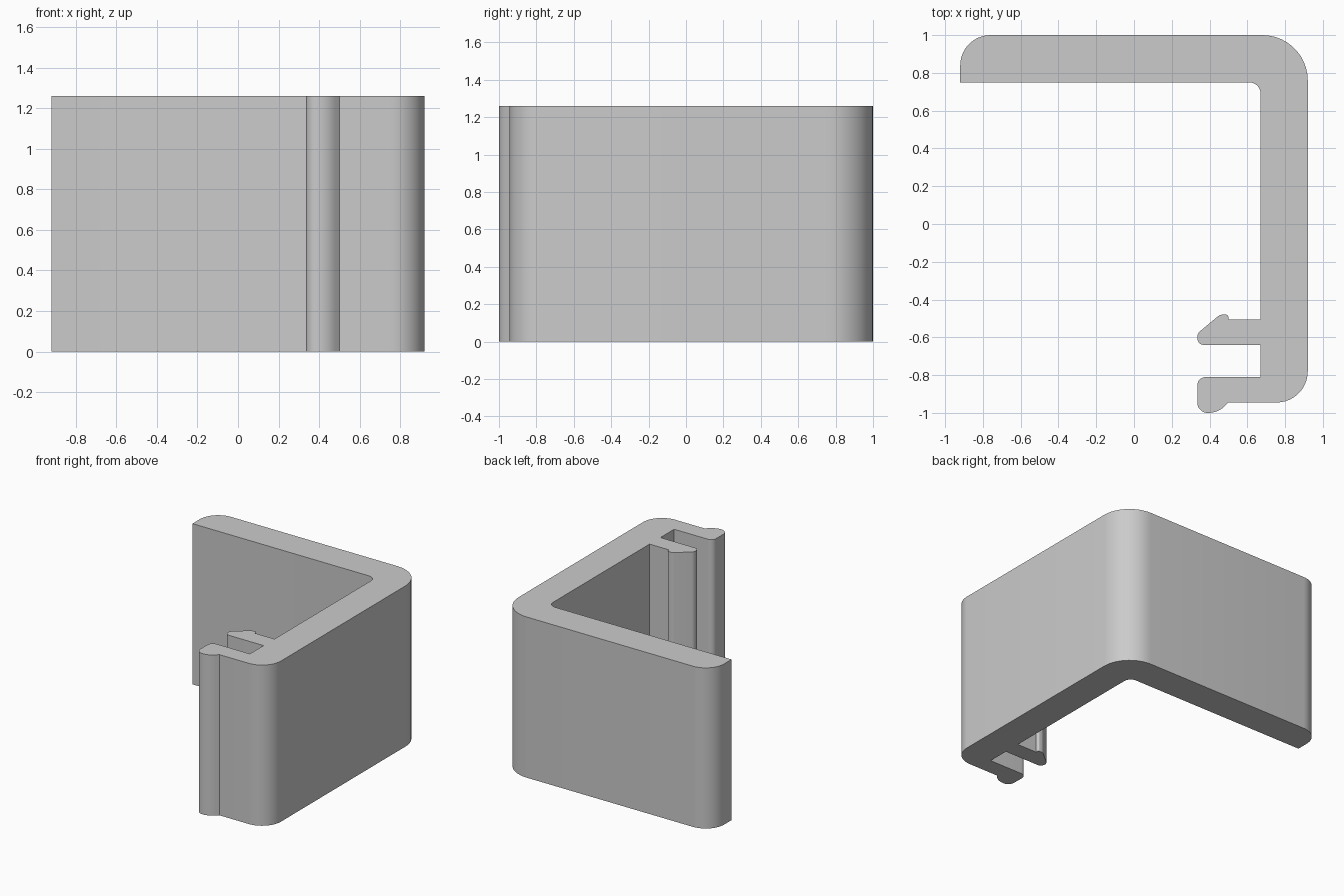
import bpy
import bmesh
from math import radians
from mathutils import Vector

cube = bpy.data.objects.get("Cube")
if cube:
    bpy.data.objects.remove(cube, do_unlink=True)

HEIGHT = 1.26


def rounded_outline(corners, step=8):
    """Turn (x, y, radius) corners into points, with an arc at each rounded one."""
    points = []
    for i, (x, y, radius) in enumerate(corners):
        corner = Vector((x, y))
        if radius == 0:
            points.append(corner)
            continue
        to_prev = (Vector(corners[i - 1][:2]) - corner).normalized()
        to_next = (Vector(corners[(i + 1) % len(corners)][:2]) - corner).normalized()
        half = to_prev.angle(to_next) / 2
        from math import tan, sin, pi
        centre = corner + (to_prev + to_next).normalized() * radius / sin(half)
        start = corner + to_prev * radius / tan(half) - centre
        end = corner + to_next * radius / tan(half) - centre
        sweep = pi - 2 * half
        count = max(3, int(sweep / radians(step)))
        for k in range(count + 1):
            t = k / count
            arc = (start * sin((1 - t) * sweep) + end * sin(t * sweep)) / sin(sweep) \
                if sweep < pi - 0.01 else start.lerp(end, t)
            points.append(centre + arc)
    return points


# Clip outline: corner position and rounding radius
back_arm_inside = [(-0.92, 0.75, 0), (0.67, 0.75, 0.06)]
hook = [(0.67, -0.505, 0), (0.50, -0.505, 0), (0.50, -0.48, 0.015),
        (0.455, -0.48, 0.035), (0.335, -0.58, 0.04), (0.335, -0.64, 0.035),
        (0.67, -0.64, 0)]
front_lip = [(0.67, -0.81, 0), (0.335, -0.81, 0.045), (0.335, -1, 0.055),
             (0.445, -1, 0.12), (0.50, -0.945, 0)]
outer_wall = [(0.92, -0.945, 0.165), (0.92, 1, 0.24), (-0.92, 1, 0.16)]
outline = rounded_outline(back_arm_inside + hook + front_lip + outer_wall)

# Extrude the outline into the clip body
bm = bmesh.new()
base = bm.faces.new([bm.verts.new((p.x, p.y, 0)) for p in outline])
result = bmesh.ops.extrude_face_region(bm, geom=[base], use_keep_orig=True)
top = [v for v in result["geom"] if isinstance(v, bmesh.types.BMVert)]
bmesh.ops.translate(bm, verts=top, vec=(0, 0, HEIGHT))
bmesh.ops.recalc_face_normals(bm, faces=bm.faces)
mesh = bpy.data.meshes.new("clip_body")
bm.to_mesh(mesh)
bm.free()
clip = bpy.data.objects.new("clip_body", mesh)
bpy.context.collection.objects.link(clip)

# Plain grey material
grey = bpy.data.materials.new("light_grey")
grey.use_nodes = True
colour = (0.6, 0.6, 0.6, 1)
grey.diffuse_color = colour
grey.node_tree.nodes["Principled BSDF"].inputs["Base Color"].default_value = colour
mesh.materials.append(grey)

# Smooth the rounded corners, keep the other edges sharp
bpy.ops.object.select_all(action="DESELECT")
clip.select_set(True)
bpy.context.view_layer.objects.active = clip
bpy.ops.object.shade_smooth_by_angle(angle=radians(30))
